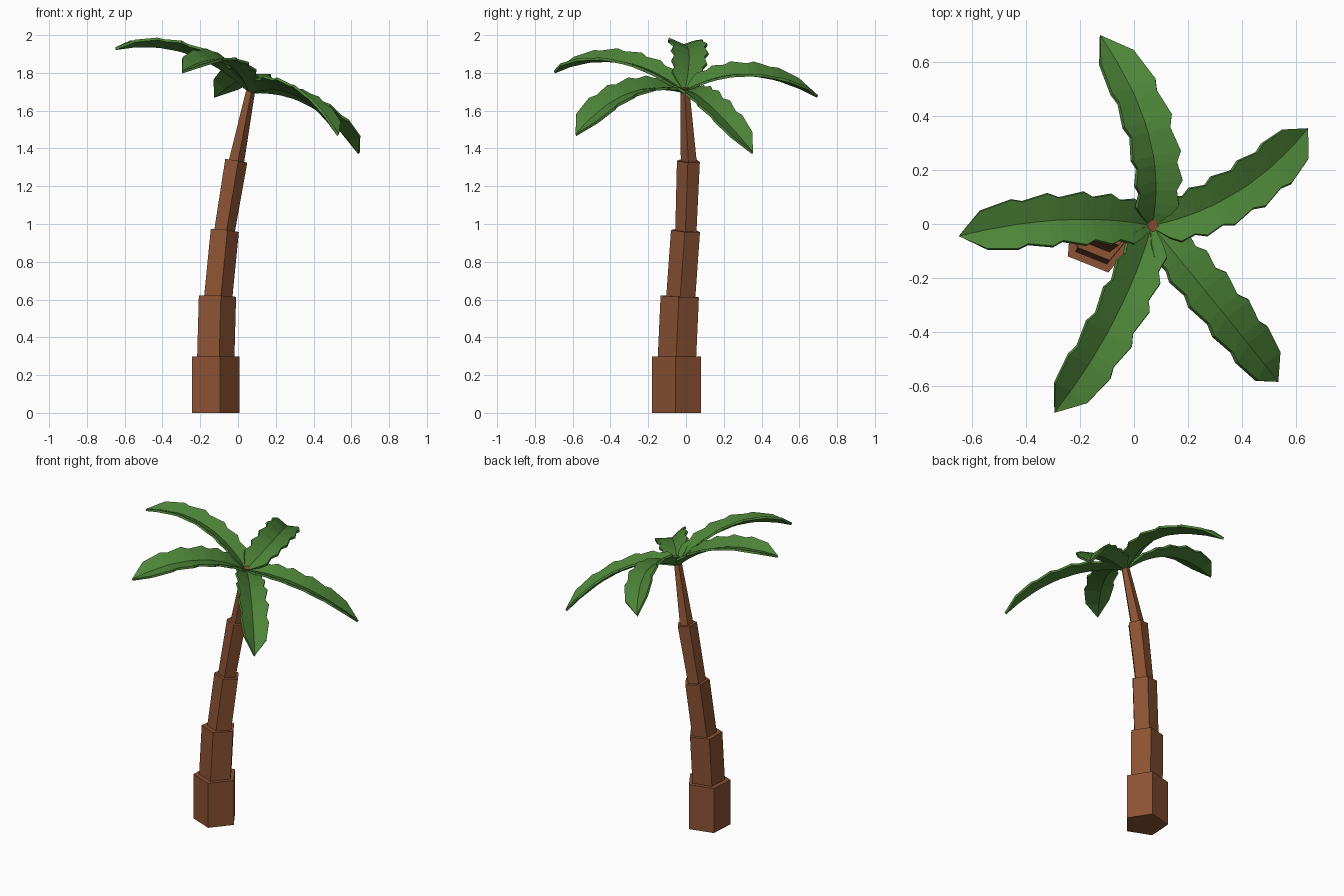
import bpy, bmesh, math
from mathutils import Vector

if "Cube" in bpy.data.objects:
    bpy.data.objects.remove(bpy.data.objects["Cube"])


def material(name, rgb):
    m = bpy.data.materials.new(name)
    m.diffuse_color = (*rgb, 1)
    m.use_nodes = True
    m.node_tree.nodes["Principled BSDF"].inputs["Base Color"].default_value = m.diffuse_color
    return m


BARK = material("brown bark", (0.26, 0.085, 0.033))
LEAF = material("palm green", (0.075, 0.235, 0.04))


def finish(name, bm, mat):
    bmesh.ops.recalc_face_normals(bm, faces=bm.faces)
    me = bpy.data.meshes.new(name)
    bm.to_mesh(me)
    bm.free()
    me.materials.append(mat)
    ob = bpy.data.objects.new(name, me)
    bpy.context.collection.objects.link(ob)
    return ob


# Trunk: five leaning pentagonal segments (bottom, radius, top, radius)
def segment(name, a, ra, b, rb):
    a, b = Vector(a), Vector(b)
    q = Vector((0, 0, 1)).rotation_difference(b - a)
    bm = bmesh.new()
    rings = []
    for c, r in ((a, ra), (b, rb)):
        angles = [math.radians(-75.7 + 72 * i) for i in range(5)]
        rings.append([bm.verts.new(c + q @ Vector((r * math.cos(t), r * math.sin(t), 0)))
                      for t in angles])
    lo, hi = rings
    for i in range(5):
        j = (i + 1) % 5
        bm.faces.new((lo[i], lo[j], hi[j], hi[i]))
    bm.faces.new(lo[::-1])
    bm.faces.new(hi)
    finish(name, bm, BARK)


segment("trunk_base", (-.129, -.047, 0), .137, (-.129, -.047, .298), .137)
segment("trunk_2", (-.126, -.046, .285), .107, (-.117, -.031, .617), .107)
segment("trunk_3", (-.112, -.027, .60), .081, (-.076, -.001, .965), .081)
segment("trunk_4", (-.078, 0, .95), .059, (-.014, .014, 1.335), .064)
segment("trunk_top", (-.014, .016, 1.32), .045, (.068, -.006, 1.72), .025)

# Fronds: folded blades with toothed rims, arching out of a tilted crown
CROWN = Vector((.066, -.006, 1.705))
AXIS = Vector((.34, .10, .93)).normalized()
# (distance along, half width) of the rim, tooth by tooth
RIM = [(0, .008), (.075, .058), (.125, .082), (.20, .072), (.25, .092),
       (.34, .078), (.39, .097), (.51, .079), (.565, .097),
       (.685, .078), (.735, .09), (.88, .07)]


def frond(name, mid, tip):
    mid, tip = Vector(mid), Vector(tip)
    ctrl = 2 * mid - (CROWN + tip) / 2

    def at(t):
        return (1 - t) ** 2 * CROWN + 2 * t * (1 - t) * ctrl + t * t * tip

    bm = bmesh.new()
    rows = []
    for t, w in RIM:
        tangent = (2 * (1 - t) * (ctrl - CROWN) + 2 * t * (tip - ctrl)).normalized()
        side = AXIS.cross(tangent).normalized()
        up = tangent.cross(side)
        c = at(t)
        rise = up * w * .38
        rows.append([bm.verts.new(p) for p in (c + side * w + rise, c, c - side * w + rise)])
    end = bm.verts.new(tip)
    for a, b in zip(rows, rows[1:]):
        for i in (0, 1):
            bm.faces.new((a[i], b[i], b[i + 1], a[i + 1]))
    last = rows[-1]
    bm.faces.new((last[0], end, last[1]))
    bm.faces.new((last[1], end, last[2]))
    ob = finish(name, bm, LEAF)
    # make the upper side the outside, then thicken downwards
    if sum((p.normal.dot(AXIS) * p.area for p in ob.data.polygons)) < 0:
        ob.data.flip_normals()
    s = ob.modifiers.new("thickness", 'SOLIDIFY')
    s.thickness = .014
    s.offset = -1


frond("frond_left", (-.27, .015, 1.915), (-.65, -.045, 1.935))
frond("frond_back", (.055, .33, 1.795), (-.125, .70, 1.68))
frond("frond_front_left", (-.075, -.36, 1.865), (-.295, -.70, 1.81))
frond("frond_front_right", (.315, -.31, 1.69), (.535, -.585, 1.475))
frond("frond_right", (.385, .12, 1.635), (.645, .355, 1.38))
